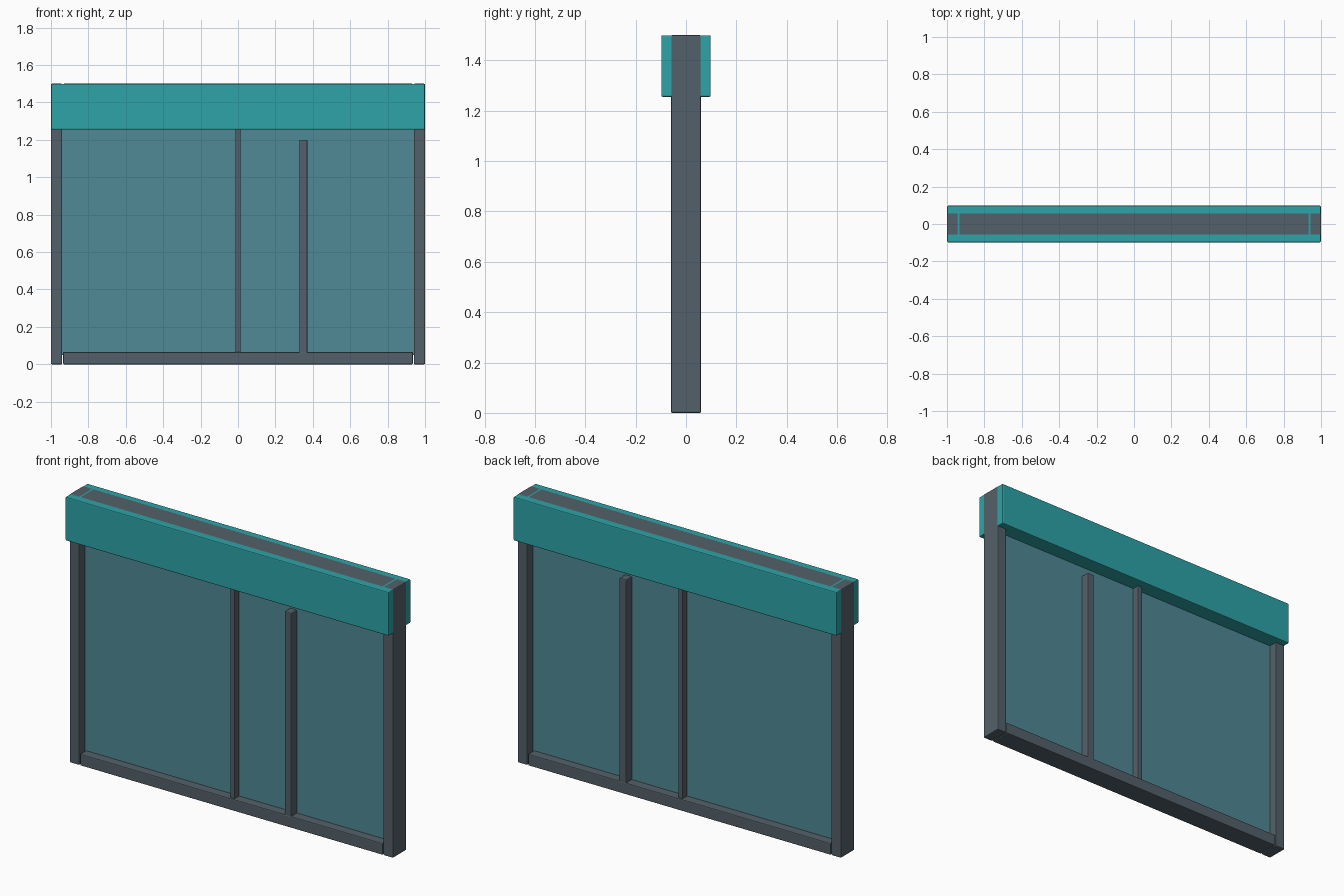
import bpy

cube = bpy.data.objects.get("Cube")
if cube:
    bpy.data.objects.remove(cube, do_unlink=True)


def material(name, colour):
    mat = bpy.data.materials.new(name)
    mat.use_nodes = True
    mat.diffuse_color = (*colour, 1)
    mat.node_tree.nodes["Principled BSDF"].inputs["Base Color"].default_value = (*colour, 1)
    return mat


teal = material("teal", (0.026, 0.37, 0.385))
grey = material("slate grey", (0.088, 0.118, 0.143))
glass = material("blue glass", (0.08, 0.25, 0.305))


def box(name, x, z, depth, mat, bevel=0.005):
    """Box spanning x and z ranges, centred on y = 0."""
    bpy.ops.mesh.primitive_cube_add(size=1, location=(sum(x) / 2, 0, sum(z) / 2))
    obj = bpy.context.object
    obj.name = name
    obj.scale = (x[1] - x[0], depth, z[1] - z[0])
    bpy.ops.object.transform_apply(location=False, rotation=False, scale=True)
    obj.data.materials.append(mat)
    if bevel:
        mod = obj.modifiers.new("soft edges", "BEVEL")
        mod.width = bevel
        mod.segments = 2
    return obj


# Outer frame
box("right_post", (-1, -0.94), (0, 1.5), 0.12, grey)
box("left_post", (0.94, 1), (0, 1.5), 0.12, grey)
box("bottom_rail", (-0.935, 0.935), (0, 0.065), 0.12, grey)
box("top_rail", (-0.935, 0.935), (1.435, 1.5), 0.12, grey)

# Header cover, a hair inside the frame's ends and top
box("header", (-0.999, 0.999), (1.255, 1.499), 0.196, teal)

# Glazing and uprights
box("glass_pane", (-0.945, 0.945), (0.05, 1.45), 0.02, glass, 0)
box("centre_mullion", (-0.014, 0.014), (0.055, 1.45), 0.1, grey, 0.003)
box("sash_upright", (0.328, 0.371), (0.055, 1.2), 0.118, grey)
